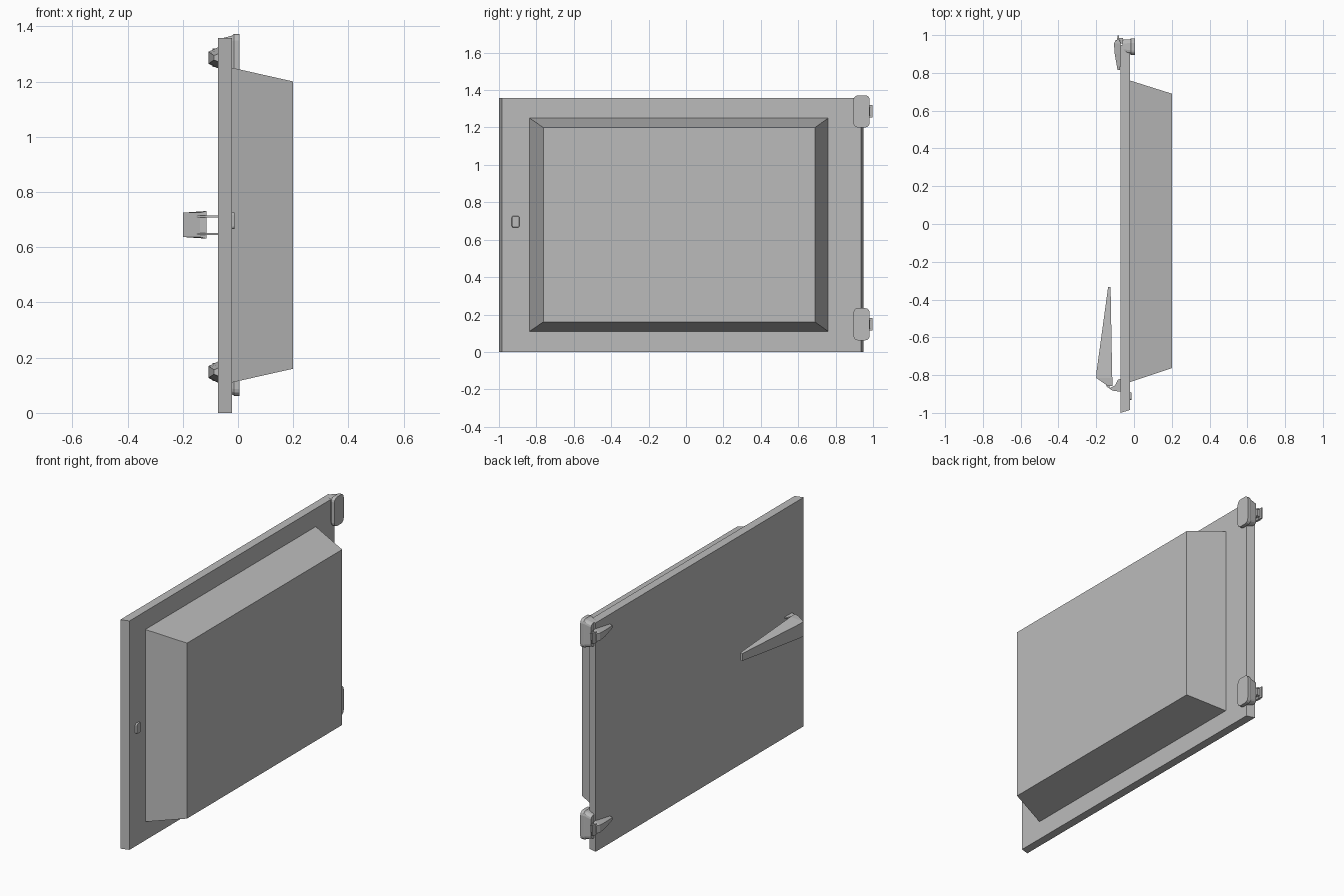
import bpy, bmesh, math
from mathutils import Vector

if "Cube" in bpy.data.objects:
    bpy.data.objects.remove(bpy.data.objects["Cube"])

grey = bpy.data.materials.new("light_grey")
grey.diffuse_color = (0.5, 0.5, 0.5, 1)
grey.use_nodes = True
grey.node_tree.nodes["Principled BSDF"].inputs["Base Color"].default_value = grey.diffuse_color


def loft(name, rings):
    """Join matching closed rings of points and cap both ends."""
    bm = bmesh.new()
    loops = [[bm.verts.new(p) for p in ring] for ring in rings]
    n = len(loops[0])
    for a, b in zip(loops, loops[1:]):
        for i in range(n):
            j = (i + 1) % n
            bm.faces.new((a[i], a[j], b[j], b[i]))
    bm.faces.new(loops[0][::-1])
    bm.faces.new(loops[-1])
    bmesh.ops.recalc_face_normals(bm, faces=bm.faces)
    mesh = bpy.data.meshes.new(name)
    bm.to_mesh(mesh)
    bm.free()
    mesh.materials.append(grey)
    obj = bpy.data.objects.new(name, mesh)
    bpy.context.collection.objects.link(obj)
    return obj


def rect(x, y0, y1, z0, z1):
    return [(x, y0, z0), (x, y1, z0), (x, y1, z1), (x, y0, z1)]


def rounded(x, y0, y1, z0, z1, r, steps=3):
    """Rounded rectangle in the yz plane."""
    pts = []
    corners = [(y1 - r, z1 - r), (y0 + r, z1 - r), (y0 + r, z0 + r), (y1 - r, z0 + r)]
    for k, (cy, cz) in enumerate(corners):
        for s in range(steps + 1):
            a = math.pi / 2 * (k + s / steps)
            pts.append((x, cy + r * math.cos(a), cz + r * math.sin(a)))
    return pts


def cross(y, x0, x1, z, half_out, half_in):
    """Four-sided section across y; the outer side can be narrower."""
    return [(x0, y, z - half_out), (x1, y, z - half_in),
            (x1, y, z + half_in), (x0, y, z + half_out)]


# Flat door panel with slanted ends
loft("door_panel", [rect(-0.072, -1.0, 0.95, 0, 1.357),
                    rect(-0.022, -0.985, 0.936, 0, 1.357)])

# Raised box on the door
loft("raised_box", [rect(-0.0225, -0.837, 0.76, 0.11, 1.25),
                    rect(0.2, -0.763, 0.69, 0.16, 1.2)])

# Hinges: rounded knuckle, pointed outer leaf and the pin joining them
for side, z in (("lower", 0.148), ("upper", 1.286)):
    loft(side + "_hinge_knuckle", [
        rounded(-0.06, 0.905, 0.975, z - 0.07, z + 0.07, 0.02),
        rounded(-0.022, 0.9, 0.978, z - 0.08, z + 0.08, 0.02),
        rounded(-0.015, 0.895, 0.982, z - 0.086, z + 0.086, 0.024),
        rounded(0.006, 0.895, 0.982, z - 0.086, z + 0.086, 0.024)])
    loft(side + "_hinge_leaf", [
        cross(0.815, -0.087, -0.073, z, 0.008, 0.014),
        cross(0.90, -0.102, -0.072, z, 0.018, 0.028),
        cross(0.955, -0.106, -0.072, z, 0.022, 0.038),
        cross(0.975, -0.096, -0.074, z, 0.022, 0.038)])
    loft(side + "_hinge_tab", [
        cross(0.955, -0.09, -0.05, z, 0.025, 0.02),
        cross(0.985, -0.09, -0.06, z, 0.025, 0.02)])
    loft(side + "_hinge_lip", [
        cross(0.97, -0.092, -0.078, z, 0.033, 0.033),
        cross(0.998, -0.086, -0.08, z, 0.033, 0.033)])

# Handle: long tapered grip
loft("handle_grip", [
    cross(-0.333, -0.137, -0.124, 0.681, 0.022, 0.024),
    cross(-0.78, -0.198, -0.116, 0.681, 0.042, 0.048),
    cross(-0.815, -0.2, -0.115, 0.681, 0.044, 0.05),
    cross(-0.858, -0.138, -0.114, 0.681, 0.044, 0.05)])

# Two curved prongs hold the grip to the panel
prong = [(-0.165, -0.82), (-0.145, -0.86), (-0.115, -0.882), (-0.07, -0.888),
         (-0.07, -0.82), (-0.085, -0.825), (-0.1, -0.855), (-0.125, -0.868),
         (-0.14, -0.84)]
for side, z in (("lower", 0.648), ("upper", 0.711)):
    loft(side + "_handle_prong", [[(x, y, z - 0.004) for x, y in prong],
                                  [(x, y, z + 0.004) for x, y in prong]])

# Small latch button on the box side
loft("latch_button", [rounded(-0.023, -0.932, -0.89, 0.665, 0.727, 0.01),
                      rounded(-0.012, -0.93, -0.892, 0.667, 0.725, 0.01)])
